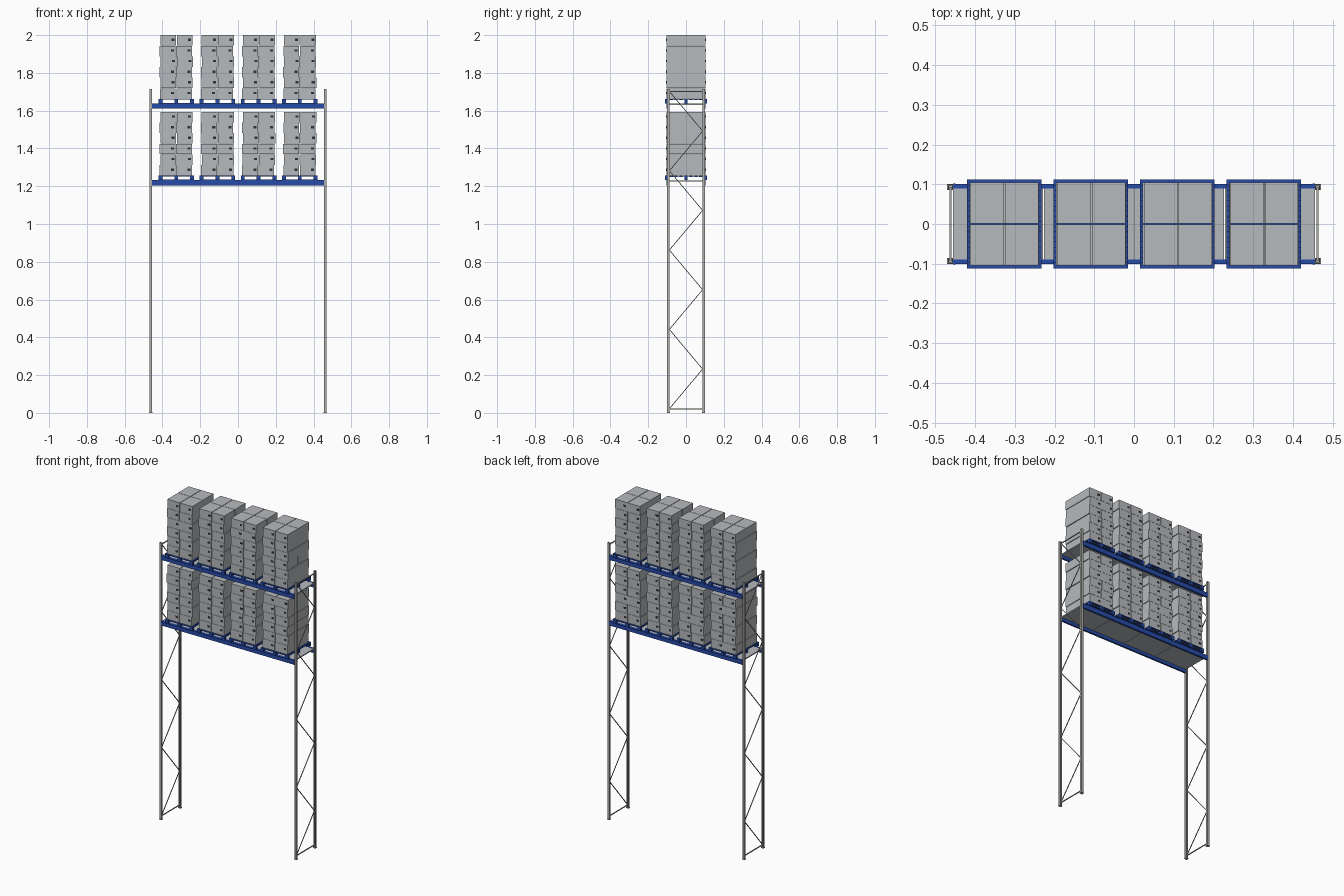
import bpy, bmesh, random
from mathutils import Vector, Matrix

random.seed(4)
if "Cube" in bpy.data.objects:
    bpy.data.objects.remove(bpy.data.objects["Cube"], do_unlink=True)


def material(name, rgb):
    m = bpy.data.materials.new(name)
    m.use_nodes = True
    m.diffuse_color = (*rgb, 1)
    m.node_tree.nodes["Principled BSDF"].inputs["Base Color"].default_value = (*rgb, 1)
    return m


STEEL = material("galvanised steel", (0.42, 0.42, 0.40))
BLUE = material("blue paint", (0.02, 0.07, 0.40))
CARD = material("grey carton", (0.47, 0.49, 0.51))
DARK = material("dark label", (0.03, 0.03, 0.035))


class Part:
    """Collects boxes and bars into one mesh object."""

    def __init__(self, name, *mats):
        self.name, self.mats, self.bm = name, mats, bmesh.new()

    def block(self, centre, size, mat=0, rotation=None):
        m = Matrix.Translation(centre) @ (rotation or Matrix()) @ Matrix.Diagonal((*size, 1))
        verts = bmesh.ops.create_cube(self.bm, size=1, matrix=m)["verts"]
        for f in {f for v in verts for f in v.link_faces}:
            f.material_index = mat

    def bar(self, a, b, width):
        a, b = Vector(a), Vector(b)
        d = b - a
        rot = d.to_track_quat("Z", "X").to_matrix().to_4x4()
        self.block((a + b) / 2, (width, width, d.length), rotation=rot)

    def finish(self):
        mesh = bpy.data.meshes.new(self.name)
        self.bm.to_mesh(mesh)
        self.bm.free()
        for m in self.mats:
            mesh.materials.append(m)
        bpy.context.collection.objects.link(bpy.data.objects.new(self.name, mesh))


POST_X, POST_Y, POST_H = 0.462, 0.093, 1.715
LEVELS = {"lower": 1.232, "upper": 1.638}
PALLET_X = [-0.327, -0.109, 0.109, 0.327]
PALLET_W, PALLET_D = 0.187, 0.224

# End frames: channel posts, foot plates, horizontal ties and zigzag bracing
for side, sx in (("right", -1), ("left", 1)):
    x = sx * POST_X
    frame = Part(side + "_end_frame", STEEL)
    for sy in (-1, 1):
        y = sy * POST_Y
        frame.block((x, y + sy * 0.005, POST_H / 2), (0.013, 0.003, POST_H))
        for k in (-1, 1):
            frame.block((x + k * 0.005, y, POST_H / 2), (0.003, 0.012, POST_H))
        frame.block((x, y, 0.002), (0.018, 0.016, 0.004))
    for z in (0.02, POST_H - 0.014):
        frame.bar((x, -POST_Y, z), (x, POST_Y, z), 0.005)
    for i in range(8):
        s = -1 if i % 2 == 0 else 1
        z = 0.022 + 0.21 * i
        frame.bar((x, s * 0.088, z), (x, -s * 0.088, z + 0.21), 0.004)
    frame.finish()


def build_pallet(name, cx, z):
    p = Part(name, BLUE)
    xs = [cx + k * (PALLET_W / 2 - 0.01) for k in (-1, 0, 1)]
    # Runners, blocks and cross boards
    for y in (-0.104, 0, 0.104):
        p.block((cx, y, z + 0.0015), (PALLET_W, 0.016, 0.003))
        for x in xs:
            p.block((x, y, z + 0.010), (0.02, 0.016, 0.015))
    for x in xs:
        p.block((x, 0, z + 0.019), (0.02, PALLET_D, 0.003))
    # Top slats
    for i in range(9):
        p.block((cx, -0.104 + 0.026 * i, z + 0.0225), (PALLET_W, 0.016, 0.004))
    p.finish()


def build_cartons(name, cx, z, top):
    p = Part(name, CARD, DARK)
    step = (top - z) / 6
    for layer in range(6):
        zc = z + step * (layer + 0.5)
        shift = (0.002 if layer % 2 else -0.002) + random.uniform(-0.001, 0.001)
        for ix in (-1, 1):
            x = cx + ix * 0.0435 + shift
            for sy in (-1, 1):
                p.block((x, sy * 0.0525, zc), (0.084, 0.103, step - 0.001))
                # Printed label on the outward face
                p.block((x - sy * 0.026, sy * 0.1042, zc + 0.003), (0.016, 0.001, 0.012), 1)
    p.finish()


for level, z in LEVELS.items():
    # Load beams with end connectors
    for face, sy in (("front", -1), ("back", 1)):
        beam = Part(f"{level}_{face}_beam", BLUE)
        beam.block((0, sy * 0.095, z - 0.0135), (0.912, 0.012, 0.027))
        for sx in (-1, 1):
            beam.block((sx * 0.453, sy * 0.096, z - 0.0135), (0.006, 0.013, 0.027))
        beam.finish()
    # Shelf panels
    deck = Part(level + "_deck", CARD)
    for i in range(4):
        deck.block((-0.342 + 0.228 * i, 0, z - 0.004), (0.2265, 0.178, 0.007))
    deck.finish()
    # Loaded pallets
    for i, cx in enumerate(PALLET_X, 1):
        build_pallet(f"{level}_pallet_{i}", cx, z)
        build_cartons(f"{level}_cartons_{i}", cx, z + 0.0245, z + 0.362)
